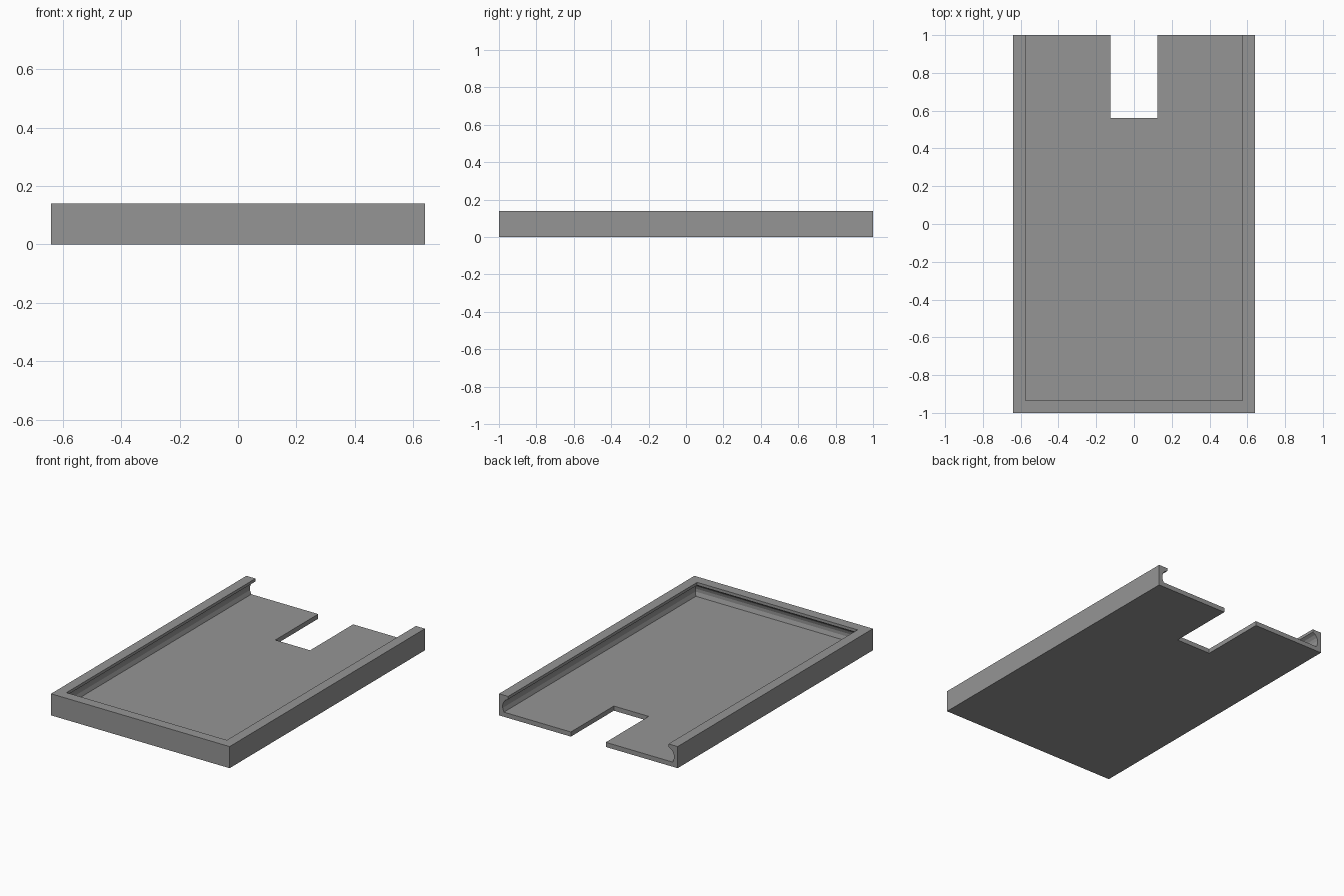
import bpy
import bmesh

if "Cube" in bpy.data.objects:
    bpy.data.objects.remove(bpy.data.objects["Cube"])

W, L, H, FLOOR = 0.64, 1.0, 0.14, 0.03
NOTCH_X, NOTCH_Y = 0.125, 0.56

# Wall section: (inset from the outer edge, height), from the outer base over the lip to the floor
PROFILE = [(0, 0), (0, H), (0.065, H), (0.065, 0.121), (0.045, 0.11), (0.032, 0.094),
           (0.026, 0.075), (0.026, 0.055), (0.035, FLOOR)]

bm = bmesh.new()

# Three-sided wall: the section at the back left, front left, front right and back right
corners = [(-1, L, 0), (-1, -L, 1), (1, -L, 1), (1, L, 0)]
rings = [[bm.verts.new((sx * (W - d), y + d * inset_y, z)) for d, z in PROFILE]
         for sx, y, inset_y in corners]
for a, b in zip(rings, rings[1:]):
    for i in range(len(PROFILE) - 1):
        bm.faces.new((a[i], b[i], b[i + 1], a[i + 1]))

# Floor with a rectangular notch in the open back edge
notch = [(NOTCH_X, L), (NOTCH_X, NOTCH_Y), (-NOTCH_X, NOTCH_Y), (-NOTCH_X, L)]
low = [bm.verts.new((x, y, 0)) for x, y in notch]
high = [bm.verts.new((x, y, FLOOR)) for x, y in notch]
bm.faces.new([r[0] for r in rings] + low)
bm.faces.new([r[-1] for r in rings] + high)
for i in range(3):
    bm.faces.new((low[i], low[i + 1], high[i + 1], high[i]))

# Open back ends: wall section joined with the floor edge
bm.faces.new(rings[0] + [high[3], low[3]])
bm.faces.new(rings[3] + [high[0], low[0]])
bmesh.ops.recalc_face_normals(bm, faces=bm.faces)
bmesh.ops.triangulate(bm, faces=[f for f in bm.faces if len(f.verts) > 4])

mesh = bpy.data.meshes.new("sliding_tray")
bm.to_mesh(mesh)
bm.free()
tray = bpy.data.objects.new("sliding_tray", mesh)
bpy.context.collection.objects.link(tray)

grey = bpy.data.materials.new("mid_grey")
grey.diffuse_color = (0.3, 0.3, 0.3, 1)
grey.use_nodes = True
grey.node_tree.nodes["Principled BSDF"].inputs["Base Color"].default_value = grey.diffuse_color
mesh.materials.append(grey)
